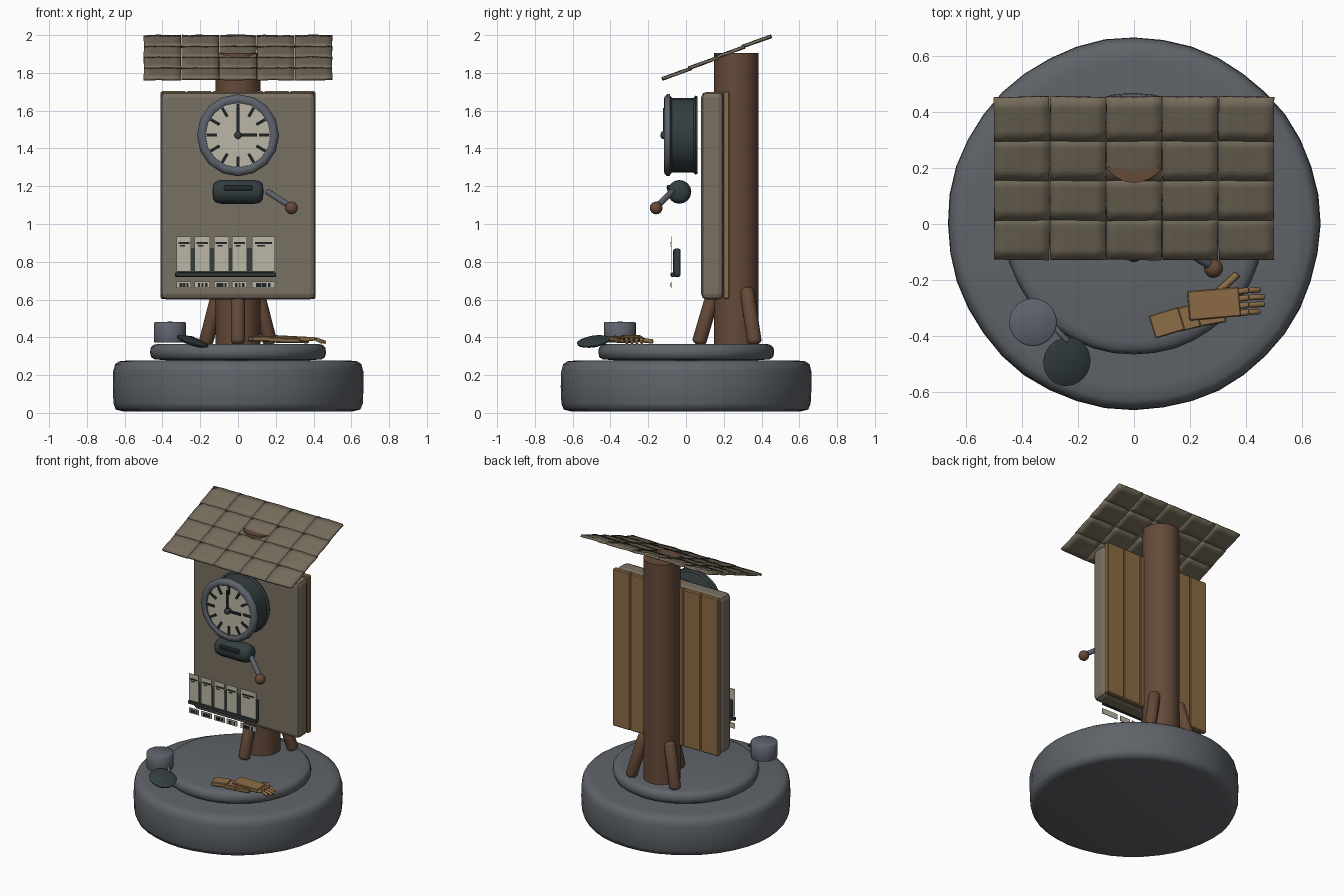
import bpy, bmesh, math, random
from math import cos, sin, pi, radians
from mathutils import Vector, Matrix

random.seed(4)
if "Cube" in bpy.data.objects:
    bpy.data.objects.remove(bpy.data.objects["Cube"], do_unlink=True)


def material(name, r, g, b):
    m = bpy.data.materials.new(name)
    m.use_nodes = True
    m.diffuse_color = (r, g, b, 1)
    node = next(n for n in m.node_tree.nodes if n.type == 'BSDF_PRINCIPLED')
    node.inputs["Base Color"].default_value = (r, g, b, 1)
    node.inputs["Roughness"].default_value = 0.8
    return m


STONE = material("grey stone", .115, .127, .142)
BOARD = material("weathered board", .19, .16, .12)
TILE = material("roof shingle", .18, .15, .105)
PLANK = material("plank wood", .26, .15, .06)
POST = material("dark timber", .13, .068, .04)
DARK = material("dark iron", .034, .048, .05)
METAL = material("steel", .11, .125, .15)
PAPER = material("old paper", .5, .47, .38)
INK = material("ink", .015, .018, .02)


def finish(bm, name, mat, matrix=Matrix(), angle=35):
    bmesh.ops.recalc_face_normals(bm, faces=bm.faces)
    mesh = bpy.data.meshes.new(name)
    bm.to_mesh(mesh)
    bm.free()
    mesh.materials.append(mat)
    if angle:
        mesh.shade_smooth()
        mesh.set_sharp_from_angle(angle=radians(angle))
    obj = bpy.data.objects.new(name, mesh)
    bpy.context.scene.collection.objects.link(obj)
    obj.matrix_world = matrix
    return obj


def box(name, loc, size, mat, rot=Matrix(), bevel=0, segments=1):
    bm = bmesh.new()
    bmesh.ops.create_cube(bm, size=1, matrix=Matrix.Diagonal((*size, 1)))
    obj = finish(bm, name, mat, Matrix.Translation(loc) @ rot, 0)
    if bevel:
        mod = obj.modifiers.new("bevel", 'BEVEL')
        mod.width, mod.segments = bevel, segments
    return obj


def lathe(name, profile, mat, matrix=Matrix(), steps=32, closed=False, wobble=0, angle=35):
    """Spin a (radius, height) profile about local z."""
    bm = bmesh.new()
    vs = [bm.verts.new((r, 0, z)) for r, z in profile]
    es = [bm.edges.new(p) for p in zip(vs, vs[1:])]
    if closed:
        es.append(bm.edges.new((vs[-1], vs[0])))
    bmesh.ops.spin(bm, geom=vs + es, cent=(0, 0, 0), axis=(0, 0, 1), angle=2 * pi, steps=steps)
    bmesh.ops.remove_doubles(bm, verts=bm.verts, dist=1e-5)
    for v in bm.verts:
        if wobble and v.co.xy.length > .3:
            a = math.atan2(v.co.y, v.co.x)
            v.co.xy *= 1 + wobble * (sin(5 * a) + sin(11 * a + 8 * v.co.z)) / 2
    return finish(bm, name, mat, matrix, angle)


def aim(start, direction):
    quat = Vector(direction).to_track_quat('Z', 'Y')
    return Matrix.Translation(start) @ quat.to_matrix().to_4x4()


def rod(name, a, b, r, mat, steps=12, cap=.5):
    """Round-ended bar between two points."""
    a, b = Vector(a), Vector(b)
    n = (b - a).length
    arc = [(r * sin(t * pi / 8), r * cap * (1 - cos(t * pi / 8))) for t in range(5)]
    return lathe(name, arc + [(x, n - z) for x, z in reversed(arc)], mat, aim(a, b - a), steps, angle=60)


def ball(name, loc, r, mat):
    return rod(name, Vector(loc) - Vector((0, 0, r)), Vector(loc) + Vector((0, 0, r)), r, mat, 16, 1)


def rot(deg, axis):
    return Matrix.Rotation(radians(deg), 4, axis)


# Round stone base and plinth
lathe("stone_base", [(0, .008), (.61, .008), (.648, .018), (.66, .05), (.664, .14), (.662, .22),
                     (.652, .258), (.63, .273), (.58, .278), (0, .28)], STONE, steps=40, wobble=.004, angle=60)
lathe("plinth", [(0, .27), (.44, .282), (.46, .295), (.466, .32), (.462, .345), (.448, .36), (.42, .366),
                 (0, .366)], STONE, steps=40, wobble=.003, angle=60)

# Central post with tripod braces
POST_Y = .265
lathe("post", [(0, .36), (.118, .36), (.118, 1.905), (0, 1.905)], POST, Matrix.Translation((0, POST_Y, 0)), 24)
for k in range(3):
    a = radians(120 * k - 90)
    foot, head = [Vector((r * cos(a), POST_Y + r * sin(a), z)) for r, z in ((.2, .36), (.11, .665))]
    rod("brace", foot, head, .038, POST, cap=.6)

# Notice board and rear planks
box("notice_board", (0, .14, 1.15), (.82, .12, 1.1), BOARD, bevel=.03, segments=2)
for k in range(6):
    w = .82 / 6
    box("rear_plank", (-.41 + w * (k + .5), .213, 1.153), (w - .002, .034, 1.1), PLANK, bevel=.006)

# Sloping shingle roof
roof = Matrix.Translation((0, .165, 1.876)) @ rot(21.9, 'X')
PITCH, WIDTH = .152, .2
for row in range(4):
    for col in range(5):
        bm = bmesh.new()
        bmesh.ops.create_grid(bm, x_segments=5, y_segments=4, size=.5)
        for v in bm.verts:
            v.co.z = random.uniform(-.0025, .0025) + .004 * (.25 - v.co.x ** 2)
            v.co.x *= WIDTH - .003
            v.co.y *= PITCH + .012
        place = Matrix.Translation((WIDTH * (col - 2), PITCH * (row - 1.5), .005))
        tilt = rot(-2.2 + random.uniform(-.5, .5), 'X') @ rot(random.uniform(-1, 1), 'Z')
        tile = finish(bm, "roof_shingle", TILE, roof @ place @ tilt, 50)
        mod = tile.modifiers.new("thickness", 'SOLIDIFY')
        mod.thickness, mod.offset = .015, 0

# Clock: drum, rim, dial, hour marks and hands
CZ = 1.47
clock = Matrix.Translation((0, 0, CZ)) @ rot(90, 'X')
lathe("clock_drum", [(0, -.06), (.205, -.06), (.21, -.05), (.198, -.04), (.198, .075), (.21, .085), (0, .09)],
      DARK, clock, 24)
lathe("clock_rim", [(.17, .085), (.172, .108), (.185, .117), (.203, .114), (.217, .1), (.217, .085)],
      METAL, clock, 16, closed=True, angle=45)
lathe("clock_dial", [(0, .09), (.18, .09), (.18, .1), (0, .1)], PAPER, clock, 32)
for k in range(12):
    turn = rot(30 * k, 'Y')
    box("hour_mark", Vector((0, -.102, CZ)) + turn @ Vector((0, 0, .14)), (.016, .008, .055), INK, turn)
box("minute_hand", (0, -.118, CZ + .07), (.016, .008, .15), INK)
box("hour_hand", (.048, -.112, CZ), (.105, .008, .016), INK)
rod("clock_hub", (0, -.09, CZ), (0, -.135, CZ), .02, DARK)

# Slotted housing with a crank
lathe("crank_housing", [(0, -.135), (.04, -.132), (.056, -.118), (.063, -.09), (.063, .09), (.056, .118),
                        (.04, .132), (0, .135)], DARK, aim((0, -.035, 1.17), (1, 0, 0)), 16, angle=60)
box("slot_frame", (0, -.088, 1.192), (.15, .025, .03), DARK, bevel=.005)
box("slot", (0, -.1, 1.192), (.12, .006, .008), INK)
rod("crank_arm", (.15, -.07, 1.175), (.275, -.15, 1.095), .016, METAL)
ball("crank_knob", (.283, -.158, 1.085), .034, POST)

# Card rack with five cards and labels
box("card_tray", (-.066, -.048, .795), (.51, .04, .15), DARK, bevel=.012, segments=2)
box("tray_lip", (-.066, -.07, .732), (.535, .022, .024), DARK, bevel=.004)
for left, right in ((-.325, -.248), (-.229, -.148), (-.128, -.047), (-.032, .048), (.074, .196)):
    mid, w = (left + right) / 2, right - left
    box("card", (mid, -.078, .842), (w, .005, .186), PAPER)
    box("card_heading", (mid, -.081, .9), (w * .75, .003, .01), INK)
    box("card_line", (mid - w * .1, -.081, .885), (w * .35, .003, .007), INK)
    box("label", (mid, -.078, .678), (w, .005, .036), PAPER)
    for off in (-.22, .02, .25):
        box("label_mark", (mid + off * w, -.081, .677), (w * random.uniform(.1, .22), .003, .022), INK)

# Metal cup with an open tilted lid
lathe("cup", [(0, .372), (.082, .372), (.085, .38), (.085, .476), (.08, .48), (0, .483)], METAL,
      Matrix.Translation((-.36, -.35, 0)), 24, angle=60)
rod("lid_hinge", (-.29, -.36, .4), (-.235, -.42, .395), .01, METAL)
lathe("cup_lid", [(0, -.016), (.06, -.014), (.086, -.004), (.088, .004), (.06, .014), (0, .016)], DARK,
      aim((-.24, -.49, .378), (.32, -.16, 1)), 24, angle=60)

# Jointed wooden hand lying on the plinth
box("hand_cuff", (.117, -.352, .393), (.11, .085, .028), PLANK, rot(17, 'Z'), .004)
box("hand_wrist", (.19, -.334, .387), (.08, .085, .026), PLANK, rot(14, 'Z'), .004)
box("hand_heel", (.265, -.325, .383), (.12, .07, .026), PLANK, rot(10, 'Z'), .004)
box("hand_palm", (.285, -.284, .394), (.185, .105, .026), PLANK, rot(5, 'Z') @ rot(3, 'Y'), .004)
rod("hand_thumb", (.29, -.25, .388), (.37, -.178, .378), .013, PLANK, 6, .4)
for k in range(4):
    y = -.32 + .026 * k
    knuckle, tip = (.41, y + .006, .392), (.45 + .016 * (k in (1, 2)), y + .008, .372)
    rod("finger_base", (.36, y, .39), knuckle, .011, PLANK, 6, .4)
    rod("finger_tip", knuckle, tip, .01, PLANK, 6, .4)
